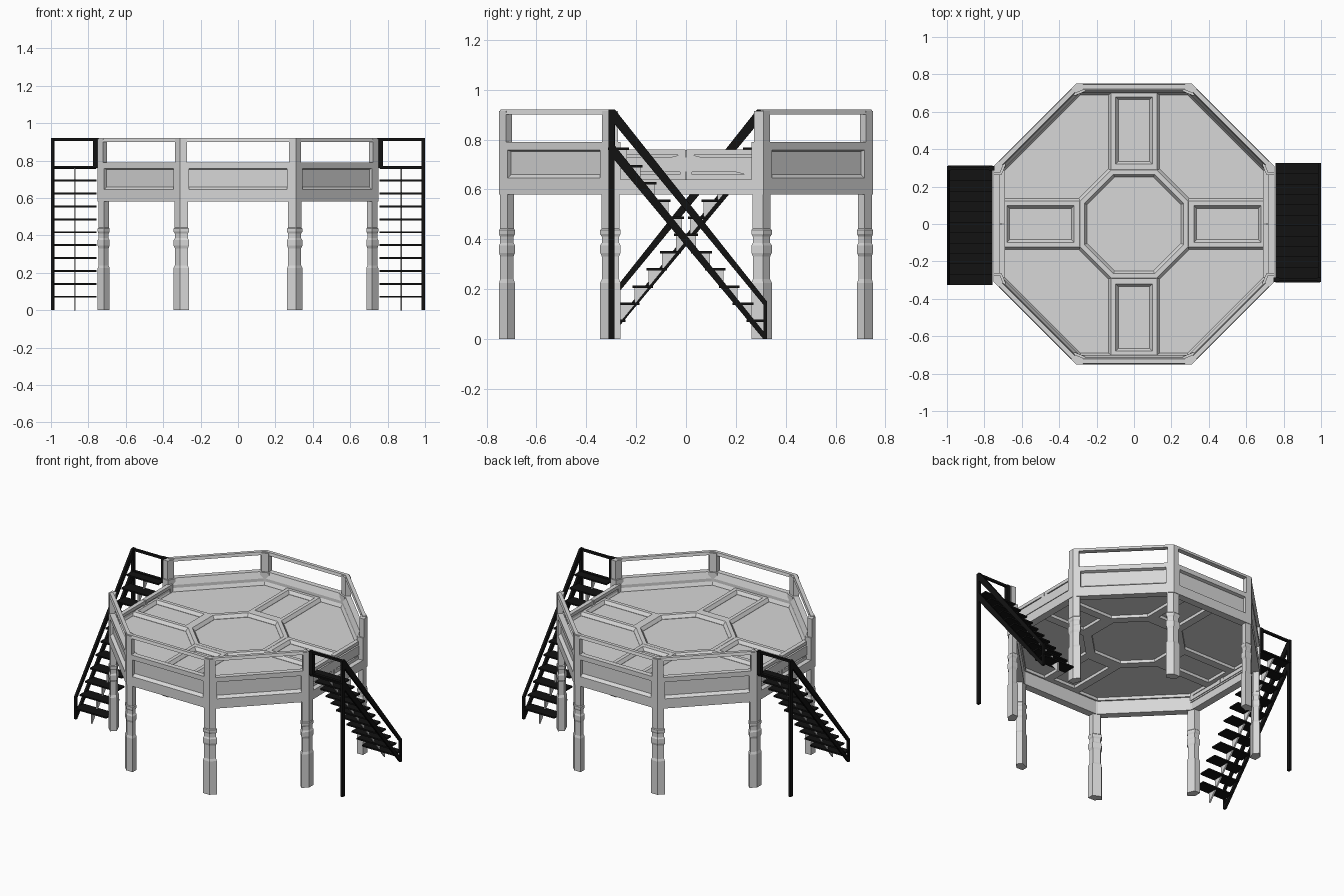
import bpy, bmesh, math
from mathutils import Vector, Matrix

if "Cube" in bpy.data.objects:
    bpy.data.objects.remove(bpy.data.objects["Cube"])


def material(name, value):
    m = bpy.data.materials.new(name)
    m.use_nodes = True
    m.diffuse_color = (value, value, value, 1)
    m.node_tree.nodes["Principled BSDF"].inputs["Base Color"].default_value = (value, value, value, 1)
    return m


GREY = material("light grey", 0.68)
BLACK = material("black", 0.006)
TAN = math.tan(math.pi / 8)
R = 0.75  # distance from the centre to each flat side


def spin(k, steps=8):
    return Matrix.Rotation(2 * math.pi * k / steps, 4, 'Z')


def loft(bm, rings, matrix=None, loop=False):
    """Skin a list of point rings; cap the ends, or join them into a loop."""
    m = matrix or Matrix()
    rows = [[bm.verts.new(m @ Vector(p)) for p in ring] for ring in rings]
    n = len(rows[0])
    pairs = list(zip(rows, rows[1:])) + ([(rows[-1], rows[0])] if loop else [])
    for a, b in pairs:
        for i in range(n):
            bm.faces.new((a[i], a[(i + 1) % n], b[(i + 1) % n], b[i]))
    if not loop:
        bm.faces.new(rows[0])
        bm.faces.new(rows[-1])


def prism_x(bm, x0, x1, yz, matrix=None):
    loft(bm, [[(x, y, z) for y, z in yz] for x in (x0, x1)], matrix)


def box(bm, x, y, z, matrix=None):
    prism_x(bm, x[0], x[1], [(y[0], z[0]), (y[1], z[0]), (y[1], z[1]), (y[0], z[1])], matrix)


def side(bm, k, profile):
    """Mitred length of one octagon side from a (distance, height) profile."""
    loft(bm, [[(a, s * a * TAN, z) for a, z in profile] for s in (-1, 1)], spin(k))


def finish(bm, name, mat):
    bmesh.ops.recalc_face_normals(bm, faces=bm.faces[:])
    me = bpy.data.meshes.new(name)
    bm.to_mesh(me)
    bm.free()
    me.materials.append(mat)
    bpy.context.collection.objects.link(bpy.data.objects.new(name, me))


# Corner section shared by legs and posts: follows both neighbouring sides
def corner(size, about_edge=False):
    v = Vector((R, R * TAN, 0))
    n1, t1 = Vector((1, 0, 0)), Vector((0, -1, 0))
    n2 = Vector((1, 1, 0)).normalized()
    t2 = Vector((-1, 1, 0)).normalized()
    e, d = 0.048, 0.042
    pts = [v, v + t1 * e, v + t1 * e - n1 * d, v + t2 * e - n2 * d, v + t2 * e]
    c = v if about_edge else sum(pts, Vector()) / 5
    return [c + (p - c) * size for p in pts]


def at(points, z):
    return [(p[0], p[1], z) for p in points]


# Turned legs
bm = bmesh.new()
turning = [(0, 1), (.225, 1), (.24, .84), (.33, .84), (.345, 1), (.375, 1), (.385, .85),
           (.41, .85), (.42, 1), (.437, 1), (.442, .87), (.58, .87)]
for k in range(8):
    loft(bm, [at(corner(s), z) for z, s in turning], spin(k))
finish(bm, "legs", GREY)

# Corner posts: full width through the skirt, slimmer up to the rail
bm = bmesh.new()
for k in range(8):
    loft(bm, [at(corner(1, True), z) for z in (.58, .79)], spin(k))
    loft(bm, [at(corner(.8, True), z) for z in (.79, .915)], spin(k))
finish(bm, "corner_posts", GREY)

# Skirt walls and handrails; the two stair sides stay low
skirt = [(R, .58), (R, .645), (.73, .66), (.73, .752), (R, .758), (R, .79),
         (.715, .79), (.70, .75), (.70, .58)]
sill = [(R, .58), (R, .64), (.70, .64), (.70, .58)]
rail = [(R, .90), (.745, .92), (.722, .92), (.718, .90)]
walls, rails = bmesh.new(), bmesh.new()
for k in range(8):
    if k % 4 == 0:
        side(walls, k, sill)
    else:
        side(walls, k, skirt)
        side(rails, k, rail)
finish(walls, "skirt_walls", GREY)
finish(rails, "top_rails", GREY)

# Braced double gates on the stair sides
bm = bmesh.new()
for k in (0, 4):
    m = spin(k)
    box(bm, (.695, .705), (-.29, .29), (.63, .755), m)
    for s in (-1, 1):
        for y, z in (((.003, .025), (.64, .76)), ((.262, .29), (.64, .76)),
                     ((.003, .29), (.64, .66)), ((.003, .29), (.738, .76))):
            box(bm, (.69, .718), sorted((s * y[0], s * y[1])), z, m)
        prism_x(bm, .70, .715, [(s * .02, .74), (s * .02, .718), (s * .265, .652), (s * .265, .674)], m)
finish(bm, "gates", GREY)


# Deck plate with raised trim
def octagon(a, z):
    return [spin(k) @ Vector((a, a * TAN, z)) for k in range(8)]


bm = bmesh.new()
loft(bm, [octagon(.71, .69), octagon(.71, .708)])
finish(bm, "deck", GREY)

LOW, HIGH, LIP = .67, .73, .015


def arm(inset, z, hole=False):
    x0, x1, y = (.335, .665, .083) if hole else (.265, .715, .137)
    x0, x1, y = x0 + inset, x1 - inset, y - inset
    return [(x0, -y, z), (x1, -y, z), (x1, y, z), (x0, y, z)]


bm = bmesh.new()
loft(bm, [octagon(.305, LOW), octagon(.305, .71), octagon(.305 - LIP, HIGH + .001),
          octagon(.25 + LIP, HIGH + .001), octagon(.25, .71), octagon(.25, LOW)], loop=True)
for k in range(4):
    loft(bm, [arm(0, LOW), arm(0, .71), arm(LIP, HIGH), arm(-LIP, HIGH, True),
              arm(0, .71, True), arm(0, LOW, True)], spin(k, 4), loop=True)
loft(bm, [octagon(.72, LOW), octagon(.72, HIGH), octagon(.70, HIGH),
          octagon(.69, .71), octagon(.69, LOW)], loop=True)
finish(bm, "deck_trim", GREY)

# Two open stairs, one on each side
for k, where in ((0, "left"), (1, "right")):
    m = spin(k, 2)
    frame, treads, brackets = bmesh.new(), bmesh.new(), bmesh.new()
    box(frame, (.982, 1), (-.31, -.287), (0, .92), m)
    box(frame, (.745, .775), (-.31, -.285), (.76, .92), m)
    box(frame, (.76, 1), (-.305, -.29), (.905, .92), m)
    box(frame, (.76, 1), (-.305, -.285), (.755, .772), m)
    box(frame, (.985, 1), (.31, .325), (.005, .15), m)
    for top, bottom in ((.92, .15), (.775, .012)):
        prism_x(frame, .985, 1, [(-.31, top), (-.285, top), (.325, bottom),
                                 (.325, bottom - .012), (.31, bottom - .012), (-.31, top - .03)], m)
    for i in range(11):
        z = .767 - .069 * i
        y = -.3 + (.77 - z) * .805
        box(treads, (.757, .995), (y - .015, y + .068), (z - .01, z), m)
        prism_x(brackets, .868, .878, [(y, z - .005), (y + .06, z - .005), (y + .06, z - .078)], m)
    finish(frame, where + "_stair_frame", BLACK)
    finish(treads, where + "_stair_treads", BLACK)
    finish(brackets, where + "_stair_brackets", GREY)
